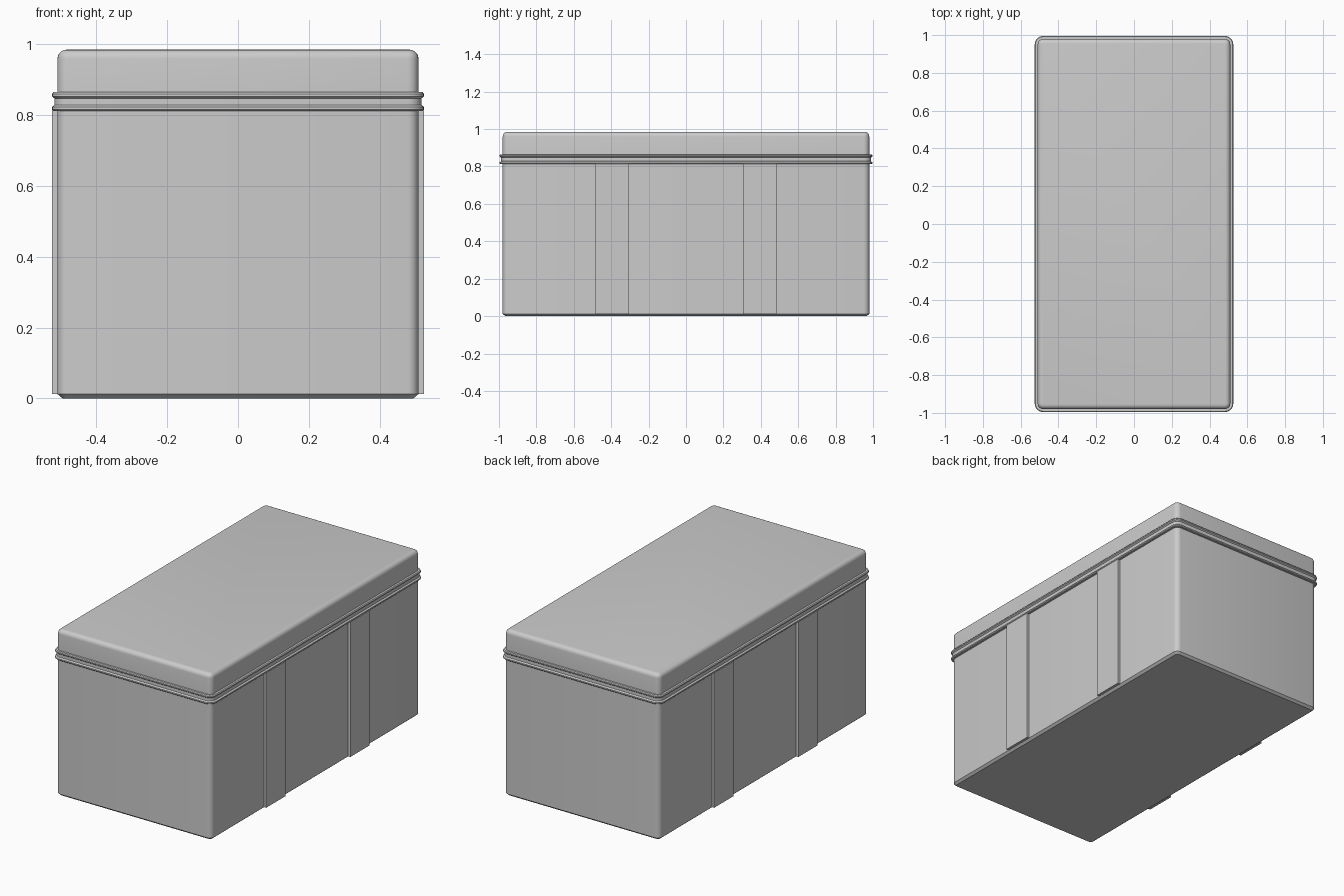
import bpy, bmesh, math

if "Cube" in bpy.data.objects:
    bpy.data.objects.remove(bpy.data.objects["Cube"])

HX, HY = 0.51, 0.98   # half width and half length of the walls
RAD = 0.03            # vertical corner radius
SEG = 5               # segments per rounded corner


def finish(name, bm):
    bmesh.ops.recalc_face_normals(bm, faces=bm.faces)
    me = bpy.data.meshes.new(name)
    bm.to_mesh(me)
    bm.free()
    ob = bpy.data.objects.new(name, me)
    bpy.context.collection.objects.link(ob)
    bpy.ops.object.select_all(action='DESELECT')
    ob.select_set(True)
    bpy.context.view_layer.objects.active = ob
    bpy.ops.object.shade_smooth_by_angle(angle=math.radians(35))
    return ob


def ring(bm, offset, z):
    """Rounded rectangle loop, grown outward from the walls by offset."""
    r = max(RAD + offset, 0.004)
    cx, cy = HX + offset - r, HY + offset - r
    verts = []
    for q, (sx, sy) in enumerate([(1, 1), (-1, 1), (-1, -1), (1, -1)]):
        for i in range(SEG + 1):
            a = math.pi / 2 * (q + i / SEG)
            verts.append(bm.verts.new((sx * cx + r * math.cos(a),
                                       sy * cy + r * math.sin(a), z)))
    return verts


def loft(name, profile, closed=False):
    """Sweep an (offset, z) profile around the box outline."""
    bm = bmesh.new()
    rings = [ring(bm, o, z) for o, z in profile]
    pairs = list(zip(rings, rings[1:]))
    if closed:
        pairs.append((rings[-1], rings[0]))
    else:
        bm.faces.new(rings[0])
        bm.faces.new(rings[-1])
    n = len(rings[0])
    for a, b in pairs:
        for i in range(n):
            j = (i + 1) % n
            bm.faces.new((a[i], a[j], b[j], b[i]))
    return finish(name, bm)


# Body with a chamfered bottom edge
loft("body", [(-0.014, 0), (0, 0.012), (0, 0.838)])

# Lid with a rounded top edge
R = 0.025
lid = [(0, 0.838)]
for i in range(6):
    a = math.pi / 2 * i / 5
    lid.append((-R + R * math.cos(a), 0.985 - R + R * math.sin(a)))
loft("lid", lid)

# Rim: two ridges with a shallow groove between them
loft("rim", [(-0.005, 0.812), (0.012, 0.812), (0.016, 0.816), (0.016, 0.823),
             (0.008, 0.829), (0.008, 0.847), (0.016, 0.853), (0.016, 0.86),
             (0.012, 0.865), (-0.005, 0.865)], closed=True)

# Vertical straps, two on each long side
for sx, side in ((1, "right"), (-1, "left")):
    for sy, end in ((-1, "front"), (1, "back")):
        bm = bmesh.new()
        bmesh.ops.create_cube(bm, size=1)
        for v in bm.verts:
            v.co.x = sx * (0.5125 + v.co.x * 0.025)
            v.co.y = sy * 0.395 + v.co.y * 0.18
            v.co.z = 0.4125 + v.co.z * 0.801
        finish(f"strap_{side}_{end}", bm)
